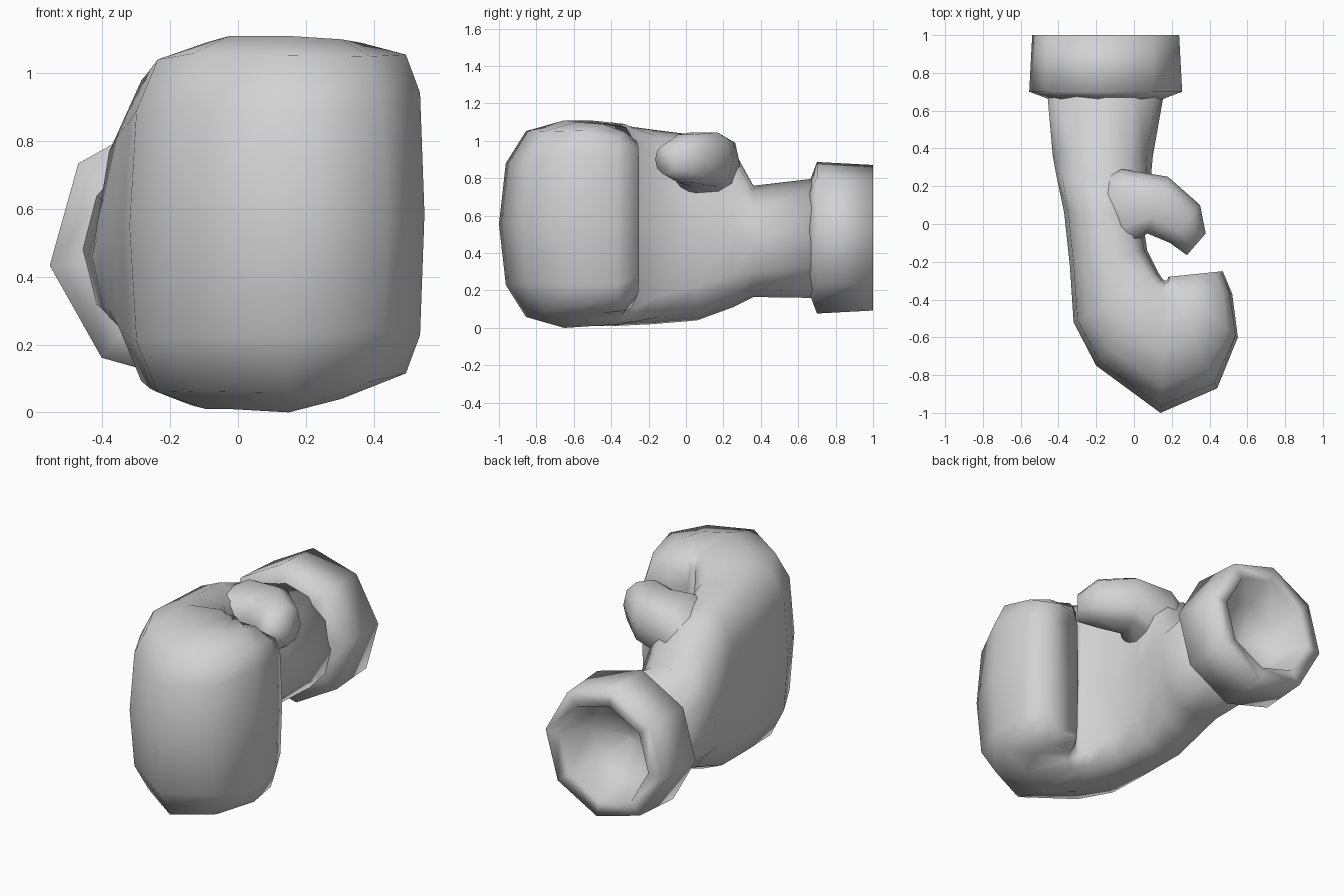
import bpy, bmesh, math

cube = bpy.data.objects.get("Cube")
if cube:
    bpy.data.objects.remove(cube, do_unlink=True)

grey = bpy.data.materials.new("plain grey")
grey.use_nodes = True
grey.diffuse_color = (0.65, 0.65, 0.65, 1)
grey.node_tree.nodes["Principled BSDF"].inputs["Base Color"].default_value = (0.65, 0.65, 0.65, 1)


def finish(name, bm):
    bmesh.ops.recalc_face_normals(bm, faces=bm.faces)
    mesh = bpy.data.meshes.new(name)
    bm.to_mesh(mesh)
    bm.free()
    mesh.materials.append(grey)
    ob = bpy.data.objects.new(name, mesh)
    bpy.context.collection.objects.link(ob)
    bpy.ops.object.select_all(action='DESELECT')
    bpy.context.view_layer.objects.active = ob
    ob.select_set(True)
    bpy.ops.object.shade_smooth_by_angle(angle=math.radians(100))


def skin(bm, rings):
    n = len(rings[0])
    for a, b in zip(rings, rings[1:]):
        for i in range(n):
            j = (i + 1) % n
            bm.faces.new((a[i], a[j], b[j], b[i]))
    bm.faces.new(rings[0])
    bm.faces.new(rings[-1])


def loft(name, sections, sides=12):
    """Each section: outer xy, inner xy, low z, high z, outer and inner squareness."""
    bm = bmesh.new()
    rings = []
    for outer, inner, z0, z1, n_out, n_in in sections:
        ring = []
        for i in range(sides):
            c = math.cos(math.tau * i / sides)
            s = math.sin(math.tau * i / sides)
            p = 2 / (n_out if c > 0 else n_in)
            u = math.copysign(abs(c) ** p, c) / 2 + 0.5
            h = math.copysign(abs(s) ** p, s) / 2 + 0.5
            ring.append(bm.verts.new((inner[0] + (outer[0] - inner[0]) * u,
                                      inner[1] + (outer[1] - inner[1]) * u,
                                      z0 + (z1 - z0) * h)))
        rings.append(ring)
    skin(bm, rings)
    finish(name, bm)


# Wrist, palm and folded fingers as one curled sweep
loft("palm_and_fingers", [
    ((-.46, .70), (.16, .70), .16, .80, 2, 2),
    ((-.43, .36), (.10, .36), .165, .76, 2.2, 2.3),
    ((-.41, .25), (.09, .25), .11, .96, 2.3, 2.6),
    ((-.37, .06), (.04, .06), .04, 1.03, 2.6, 3),
    ((-.34, -.22), (.07, -.14), .02, 1.06, 2.8, 4),
    ((-.32, -.52), (.13, -.26), .01, 1.09, 3, 7),
    ((-.20, -.75), (.15, -.29), .01, 1.11, 2.9, 8),
    ((.14, -1.0), (.16, -.30), 0, 1.11, 2.6, 8),
    ((.44, -.87), (.17, -.30), .04, 1.10, 2.9, 8),
    ((.55, -.60), (.175, -.295), .08, 1.09, 4, 8),
    ((.52, -.37), (.18, -.29), .09, 1.05, 4, 8),
    ((.47, -.25), (.18, -.28), .16, 1.0, 4, 6),
])

# Thumb growing out of the top of the palm
loft("thumb", [
    ((-.28, .25), (-.24, -.15), .60, .92, 2.5, 3),
    ((-.06, .29), (-.02, -.12), .70, 1.04, 3, 3),
    ((.18, .25), (.07, -.05), .75, 1.05, 3, 3),
    ((.35, .10), (.19, -.10), .77, 1.04, 2.5, 2.5),
    ((.38, -.05), (.28, -.165), .82, .98, 2, 2),
], 10)

# Flared eight-sided cuff with a hollow end
bm = bmesh.new()
rings = []
for y, r in ((.66, .30), (.70, .408), (1.0, .392), (1.0, .30), (.80, .23), (.73, .02)):
    rings.append([bm.verts.new((-.15 + r * math.cos(math.tau * i / 8 + .12), y,
                                .482 + r * math.sin(math.tau * i / 8 + .12)))
                  for i in range(8)])
skin(bm, rings)
finish("cuff", bm)
